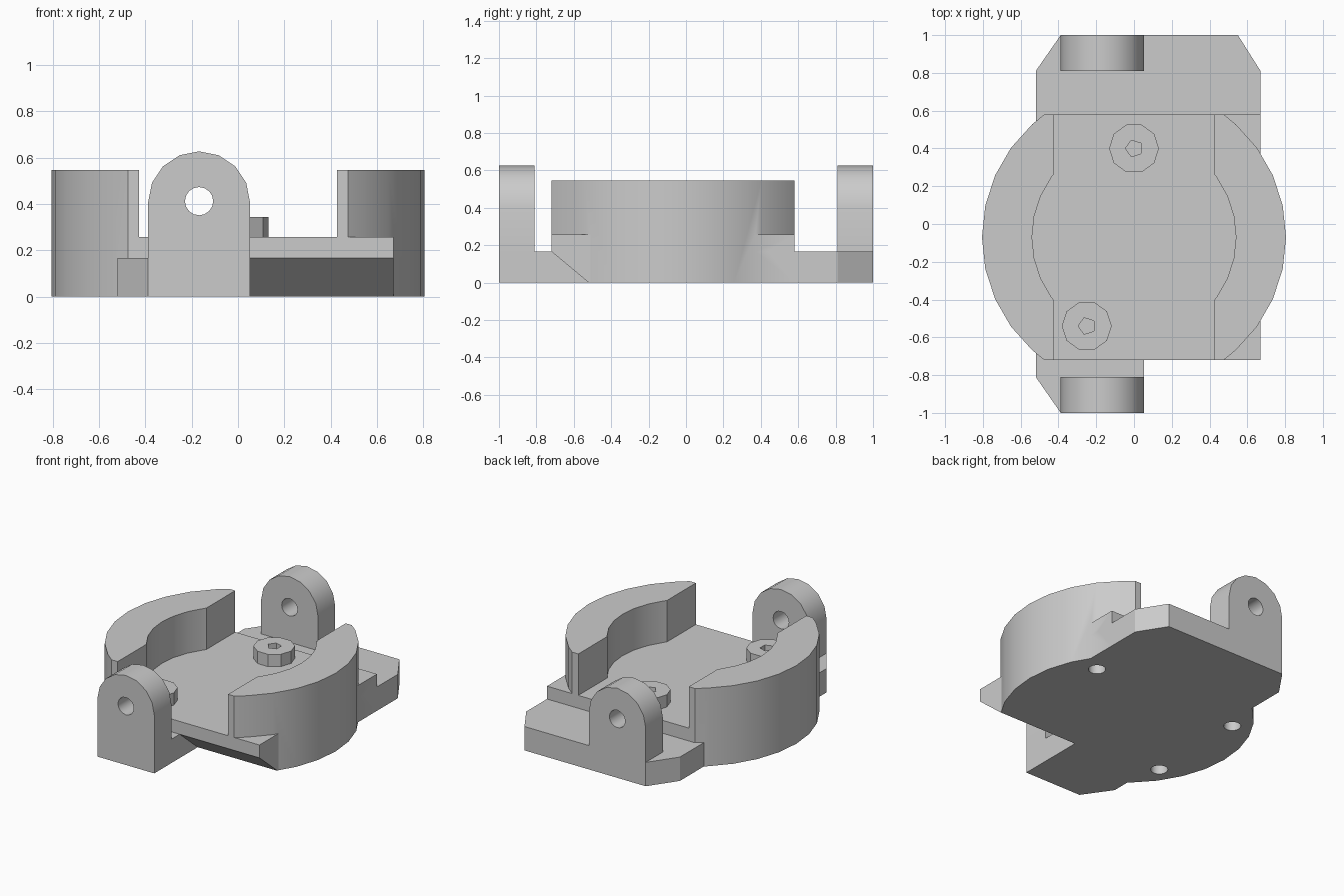
import bpy, bmesh, math
from mathutils import Vector

cube = bpy.data.objects.get("Cube")
if cube:
    bpy.data.objects.remove(cube, do_unlink=True)

grey = bpy.data.materials.new("plain grey")
grey.use_nodes = True
COLOUR = (0.6, 0.6, 0.6, 1)
grey.diffuse_color = COLOUR
grey.node_tree.nodes["Principled BSDF"].inputs["Base Color"].default_value = COLOUR

CY = -0.07          # centre of the round holder
LOW, DECK, TOP = 0.167, 0.257, 0.547
LUG_X, LUG_Z, LUG_R = -0.168, 0.407, 0.22


def prism(name, points, low, high, axis="z"):
    """Extrude a 2D outline along an axis."""
    place = {"x": lambda a, b, t: (t, a, b),
             "y": lambda a, b, t: (a, t, b),
             "z": lambda a, b, t: (a, b, t)}[axis]
    bm = bmesh.new()
    face = bm.faces.new([bm.verts.new(place(a, b, low)) for a, b in points])
    ext = bmesh.ops.extrude_face_region(bm, geom=[face])
    moved = [v for v in ext["geom"] if isinstance(v, bmesh.types.BMVert)]
    bmesh.ops.translate(bm, verts=moved, vec=Vector(place(0, 0, high - low)))
    bmesh.ops.recalc_face_normals(bm, faces=bm.faces)
    mesh = bpy.data.meshes.new(name)
    bm.to_mesh(mesh)
    bm.free()
    mesh.materials.append(grey)
    obj = bpy.data.objects.new(name, mesh)
    bpy.context.collection.objects.link(obj)
    return obj


def circle(x, y, r, n, start=0.0):
    return [(x + r * math.cos(start + math.tau * i / n),
             y + r * math.sin(start + math.tau * i / n)) for i in range(n)]


def side_arc(r, reach):
    """Right-hand arc of a circle, trimmed at +-reach from its centre line."""
    end = math.asin(reach / r)
    step = math.tau / 30
    k = int(end / step)
    angles = [-end] + [i * step for i in range(-k, k + 1)] + [end]
    return [(r * math.cos(a), CY + r * math.sin(a)) for a in angles]


def both_sides(right):
    return right + [(-x, y) for x, y in reversed(right)]


def combine(target, other, operation):
    mod = target.modifiers.new("join", "BOOLEAN")
    mod.operation = operation
    mod.solver = "EXACT"
    mod.object = other
    bpy.context.view_layer.objects.active = target
    bpy.ops.object.modifier_apply(modifier=mod.name)
    bpy.data.objects.remove(other, do_unlink=True)


def smooth(obj):
    bpy.ops.object.select_all(action="DESELECT")
    obj.select_set(True)
    bpy.context.view_layer.objects.active = obj
    bpy.ops.object.shade_smooth_by_angle(angle=math.radians(30))


# Round holder with a channel between two curved walls
body = prism("holder_body", both_sides(side_arc(0.805, 0.65)), 0, TOP)
inner = side_arc(0.54, 0.33)
edge_x = inner[0][0]
channel = both_sides([(edge_x, -1.2)] + inner + [(edge_x, 1.2)])
combine(body, prism("channel_cutter", channel, DECK, 1), "DIFFERENCE")

# Raised deck corners, with a slanted underside at the front
deck = [(-0.43, -0.72), (0.67, -0.72), (0.67, 0.58), (-0.43, 0.58)]
combine(body, prism("deck", deck, 0, DECK), "UNION")
slant = [(-0.4, -0.1), (-0.72, LOW), (-0.8, LOW), (-0.8, -0.1)]
combine(body, prism("slant_cutter", slant, 0.052, 1, "x"), "DIFFERENCE")

# Low base plate with chamfered corners
plate = [(-0.52, 0.81), (-0.52, -0.81), (-0.388, -1), (0.052, -1), (0.052, -0.52),
         (0.67, -0.52), (0.67, 0.81), (0.55, 1), (-0.388, 1)]
combine(body, prism("base_plate", plate, 0, LOW), "UNION")

# Rounded hinge lugs, front and back, sharing one pin hole
arch = [(LUG_X + LUG_R * math.cos(math.pi * i / 8),
         LUG_Z + LUG_R * math.sin(math.pi * i / 8)) for i in range(9)]
lug = [(LUG_X + LUG_R, 0)] + arch + [(LUG_X - LUG_R, 0)]
for y in (-1, 0.81):
    combine(body, prism("hinge_lug", lug, y, y + 0.19, "y"), "UNION")
pin = circle(LUG_X, 0.412, 0.061, 16)
combine(body, prism("pin_cutter", pin, -1.2, 1.2, "y"), "DIFFERENCE")

# Blind screw holes underneath
for x, y in ((0.55, 0.29), (-0.57, 0.29), (-0.57, -0.43)):
    hole = circle(x, y, 0.055, 16)
    combine(body, prism("screw_cutter", hole, -0.1, 0.15), "DIFFERENCE")
smooth(body)

# Bolt heads with a five-sided socket
for name, x, y in (("back_bolt", 0, 0.4), ("front_bolt", -0.25, -0.54)):
    bolt = prism(name, circle(x, y, 0.132, 10), DECK - 0.02, 0.343)
    socket = circle(x, y, 0.046, 5, math.pi)
    combine(bolt, prism("socket_cutter", socket, 0.28, 0.5), "DIFFERENCE")
    smooth(bolt)
